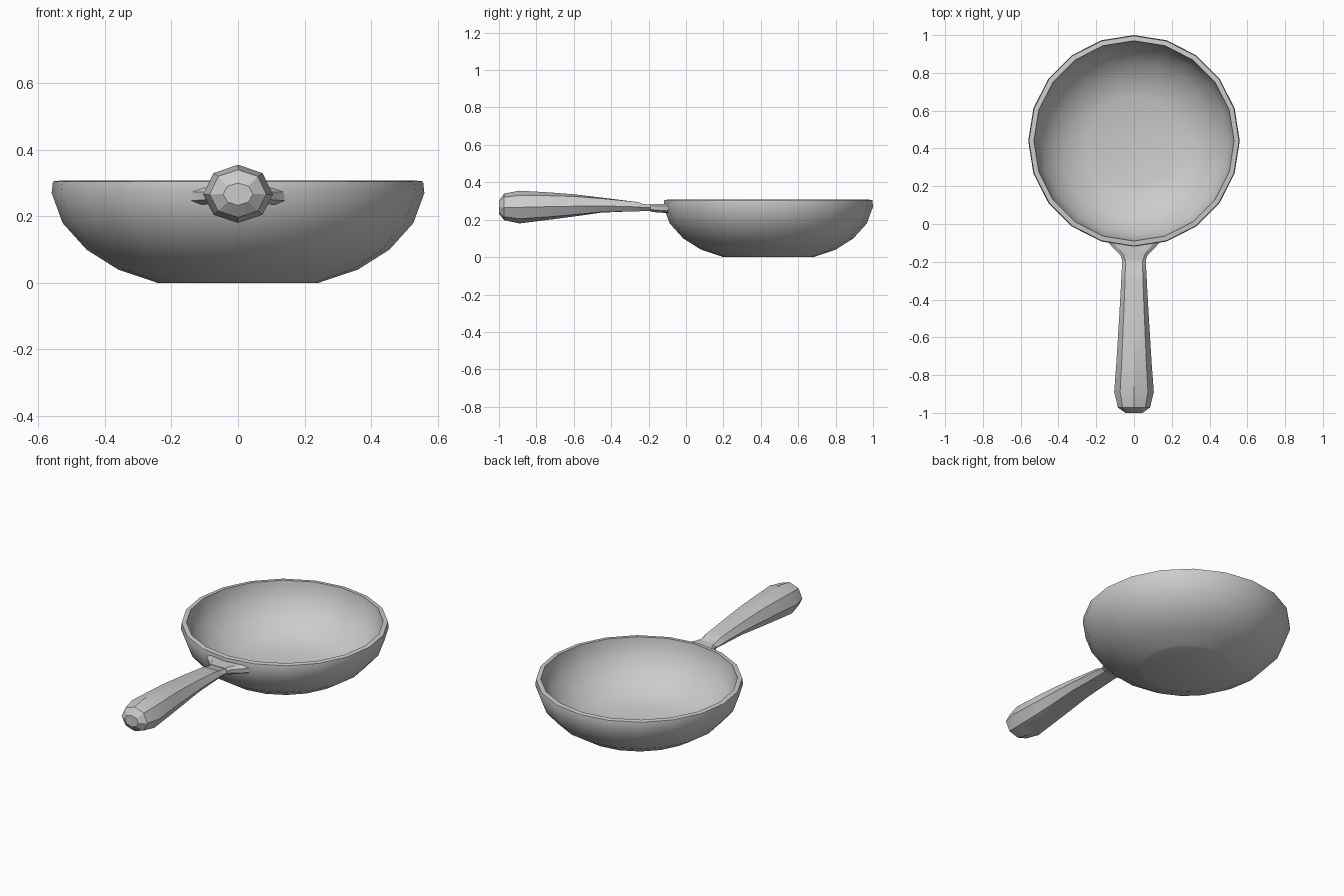
import bpy, bmesh, math

if "Cube" in bpy.data.objects:
    bpy.data.objects.remove(bpy.data.objects["Cube"])


def finish(bm, name, angle):
    bmesh.ops.remove_doubles(bm, verts=bm.verts, dist=1e-5)
    bmesh.ops.recalc_face_normals(bm, faces=bm.faces)
    mesh = bpy.data.meshes.new(name)
    bm.to_mesh(mesh)
    bm.free()
    obj = bpy.data.objects.new(name, mesh)
    bpy.context.collection.objects.link(obj)
    bpy.ops.object.select_all(action='DESELECT')
    bpy.context.view_layer.objects.active = obj
    obj.select_set(True)
    bpy.ops.object.shade_smooth_by_angle(angle=math.radians(angle))
    return obj


def loft(name, rings, angle, cap=True):
    """Skin a list of equal-length closed rings."""
    bm = bmesh.new()
    loops = [[bm.verts.new(p) for p in ring] for ring in rings]
    n = len(loops[0])
    for a, b in zip(loops, loops[1:]):
        for i in range(n):
            j = (i + 1) % n
            bm.faces.new((a[i], a[j], b[j], b[i]))
    if cap:
        bm.faces.new(loops[0])
        bm.faces.new(loops[-1])
    return finish(bm, name, angle)


# Bowl: 20-sided lathe, outer wall up, rim, inner wall down (radius, z)
SIDES, CY = 20, 0.44
profile = [(0.255, 0.005), (0.36, 0.04), (0.455, 0.10), (0.527, 0.18),
           (0.56, 0.27), (0.556, 0.305), (0.53, 0.308),
           (0.525, 0.27), (0.495, 0.19), (0.425, 0.115), (0.34, 0.06), (0.24, 0.03)]
rings = []
for r, z in profile:
    rings.append([(r * math.sin(2 * math.pi * i / SIDES),
                   CY + r * math.cos(2 * math.pi * i / SIDES), z) for i in range(SIDES)])
# small base step down to the ground
rings.insert(0, [(x * 0.95, CY + (y - CY) * 0.95, 0.0) for x, y, z in rings[0]])
loft("pan_bowl", rings, 35)


# Handle: octagonal sections (y, half width, bottom, lower shoulder, middle,
# upper shoulder, top)
def octagon(y, w, bot, low, mid, up, top):
    s = 0.7 * w
    return [(0, y, top), (s, y, up), (w, y, mid), (s, y, low),
            (0, y, bot), (-s, y, low), (-w, y, mid), (-s, y, up)]


sections = [
    (-1.0, 0.045, 0.233, 0.243, 0.267, 0.291, 0.300),
    (-0.972, 0.085, 0.197, 0.216, 0.266, 0.320, 0.340),
    (-0.89, 0.105, 0.180, 0.205, 0.266, 0.330, 0.355),
    (-0.73, 0.093, 0.200, 0.216, 0.270, 0.328, 0.346),
    (-0.60, 0.085, 0.217, 0.227, 0.272, 0.324, 0.336),
    (-0.45, 0.076, 0.238, 0.241, 0.274, 0.313, 0.318),
    (-0.305, 0.068, 0.244, 0.244, 0.270, 0.299, 0.300),
    (-0.252, 0.066, 0.245, 0.245, 0.268, 0.294, 0.294),
    (-0.235, 0.064, 0.246, 0.246, 0.266, 0.285, 0.285),
    (-0.19, 0.064, 0.246, 0.246, 0.265, 0.280, 0.280),
    (-0.16, 0.066, 0.244, 0.244, 0.263, 0.275, 0.275),
]
loft("handle", [octagon(*s) for s in sections], 25)


# Neck bracket: flares out where the handle joins the bowl
def bracket(y, w, inner, z0, z1):
    m0, m1 = z0 + 0.012, z1 - 0.012
    return [(-inner, y, z0), (inner, y, z0), (w, y, m0), (w, y, m1),
            (inner, y, z1), (-inner, y, z1), (-w, y, m1), (-w, y, m0)]


loft("neck_bracket", [bracket(-0.19, 0.063, 0.05, 0.243, 0.284),
                      bracket(-0.165, 0.072, 0.054, 0.24, 0.285),
                      bracket(-0.095, 0.14, 0.11, 0.235, 0.285)], 25)
